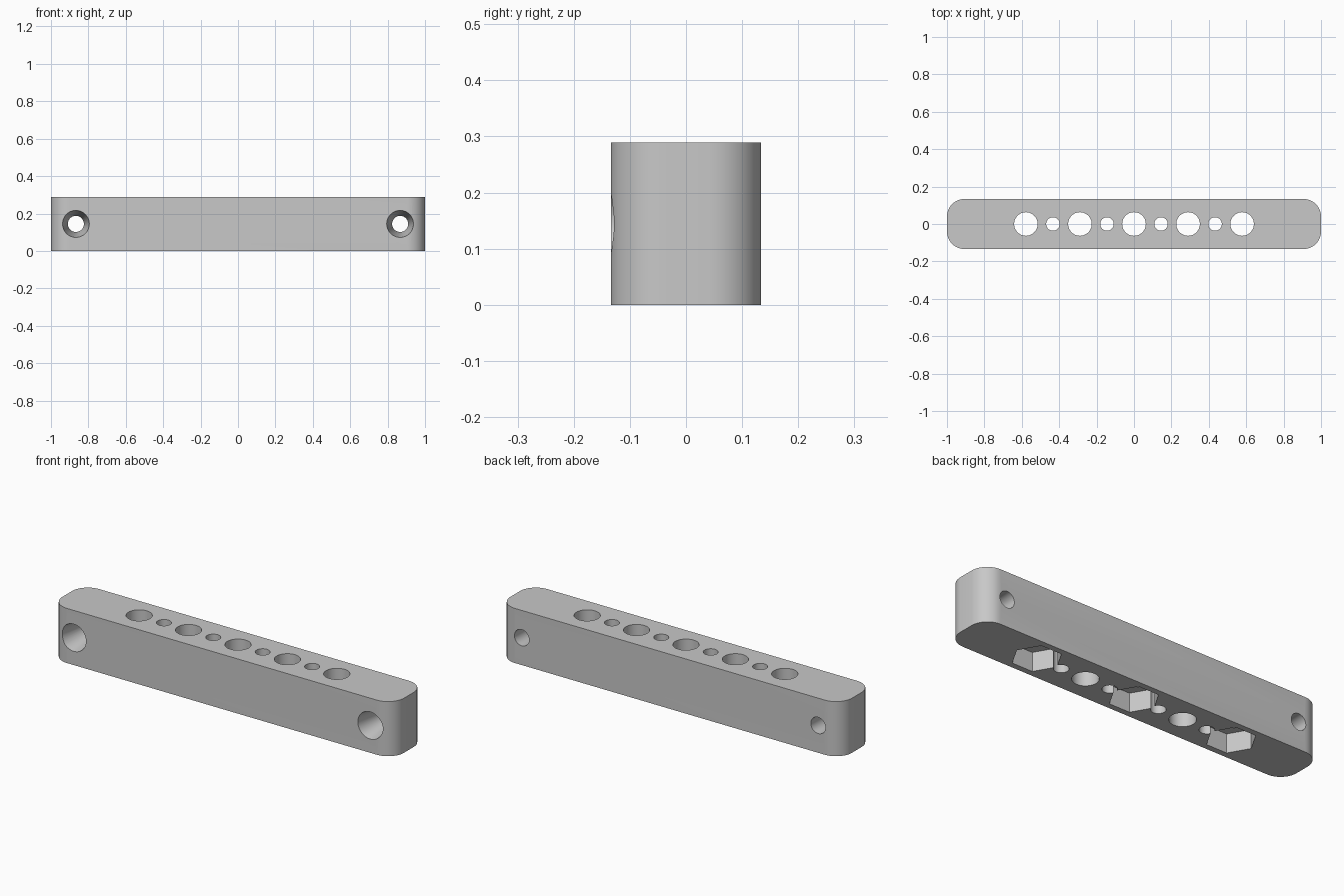
import bpy
import bmesh
from math import cos, sin, tau, radians

cube = bpy.data.objects.get("Cube")
if cube:
    bpy.data.objects.remove(cube, do_unlink=True)

LENGTH, WIDTH, HEIGHT, CORNER = 2.0, 0.268, 0.289, 0.094
PITCH = HEIGHT

grey = bpy.data.materials.new("plain grey")
grey.use_nodes = True
colour = (0.58, 0.58, 0.58, 1)
grey.diffuse_color = colour
grey.node_tree.nodes["Principled BSDF"].inputs["Base Color"].default_value = colour


def loft(name, rings):
    """Solid skinned through a list of matching point rings, capped at both ends."""
    bm = bmesh.new()
    loops = [[bm.verts.new(p) for p in ring] for ring in rings]
    n = len(loops[0])
    for a, b in zip(loops, loops[1:]):
        for i in range(n):
            j = (i + 1) % n
            bm.faces.new((a[i], a[j], b[j], b[i]))
    bm.faces.new(loops[0])
    bm.faces.new(loops[-1])
    bmesh.ops.recalc_face_normals(bm, faces=bm.faces)
    mesh = bpy.data.meshes.new(name)
    bm.to_mesh(mesh)
    bm.free()
    mesh.materials.append(grey)
    obj = bpy.data.objects.new(name, mesh)
    bpy.context.collection.objects.link(obj)
    return obj


def circle(radius, sides):
    return [(radius * cos(tau * i / sides), radius * sin(tau * i / sides))
            for i in range(sides)]


def vertical_cutter(x, radius, bottom, top, sides=48):
    return loft("hole_cutter", [[(x + u, v, z) for u, v in circle(radius, sides)]
                                for z in (bottom, top)])


def screw_cutter(x):
    # Tapered head recess at the front, straight bore to the back
    profile = [(-0.164, 0.0774), (0.026, 0.043), (0.2, 0.043)]
    return loft("screw_cutter", [[(x + u, y, HEIGHT / 2 + v) for u, v in circle(r, 48)]
                                 for y, r in profile])


# Bar with rounded vertical corners
outline = []
steps = 12
for quarter, (sx, sy) in enumerate([(1, 1), (-1, 1), (-1, -1), (1, -1)]):
    for i in range(steps + 1):
        a = (quarter + i / steps) * tau / 4
        outline.append((sx * (LENGTH / 2 - CORNER) + CORNER * cos(a),
                        sy * (WIDTH / 2 - CORNER) + CORNER * sin(a)))
bar = loft("mounting_bar", [[(x, y, z) for x, y in outline] for z in (0, HEIGHT)])

# Alternating large and small through holes
cutters = []
for k in range(-4, 5):
    radius = 0.063 if k % 2 == 0 else 0.036
    cutters.append(vertical_cutter(k * PITCH / 2, radius, -0.05, HEIGHT + 0.05))

# Hexagonal nut pockets underneath
for k in (-2, 0, 2):
    cutters.append(vertical_cutter(k * PITCH, 0.119, -0.05, 0.1, sides=6))

# Horizontal screw holes near the ends
for side in (-1, 1):
    cutters.append(screw_cutter(side * 3 * PITCH))

for cutter in cutters:
    cutter.hide_render = True
    mod = bar.modifiers.new("cut", 'BOOLEAN')
    mod.operation = 'DIFFERENCE'
    mod.solver = 'EXACT'
    mod.object = cutter

# Bake the cuts and remove the cutters
bpy.context.view_layer.update()
graph = bpy.context.evaluated_depsgraph_get()
result = bpy.data.meshes.new_from_object(bar.evaluated_get(graph))
bar.modifiers.clear()
bar.data = result
for cutter in cutters:
    bpy.data.objects.remove(cutter, do_unlink=True)
result.materials.clear()
result.materials.append(grey)
for poly in result.polygons:
    poly.material_index = 0

# Smooth curved walls, crisp edges
bpy.ops.object.select_all(action='DESELECT')
bar.select_set(True)
bpy.context.view_layer.objects.active = bar
bpy.ops.object.shade_smooth_by_angle(angle=radians(30))
